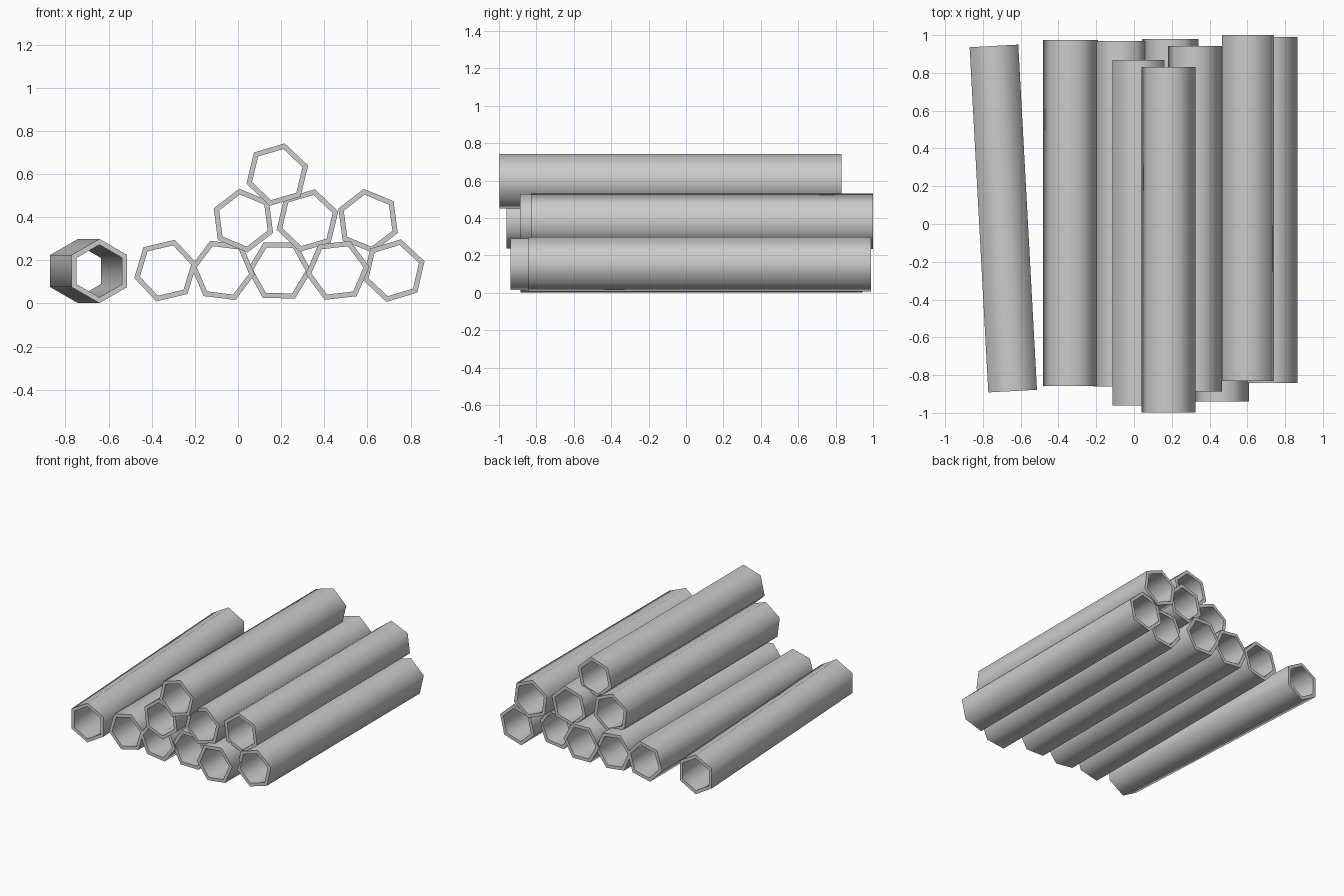
import bpy, bmesh, math
from mathutils import Matrix

if "Cube" in bpy.data.objects:
    bpy.data.objects.remove(bpy.data.objects["Cube"])

R_OUT, R_IN, LENGTH = 0.149, 0.122, 1.83


def hex_pipe(name, x, y, z, roll, yaw=0.0):
    """Open six-sided tube along y, rolled about its own axis."""
    bm = bmesh.new()
    rings = []
    # Closed profile: outer front, outer back, inner back, inner front
    for r, py in ((R_OUT, -0.5), (R_OUT, 0.5), (R_IN, 0.5), (R_IN, -0.5)):
        ring = []
        for i in range(6):
            a = math.radians(roll + 60 * i)
            ring.append(bm.verts.new((r * math.cos(a), py * LENGTH, r * math.sin(a))))
        rings.append(ring)
    for k in range(4):
        a, b = rings[k], rings[(k + 1) % 4]
        for i in range(6):
            j = (i + 1) % 6
            bm.faces.new((a[i], b[i], b[j], a[j]))
    bmesh.ops.recalc_face_normals(bm, faces=bm.faces)
    mesh = bpy.data.meshes.new(name)
    bm.to_mesh(mesh)
    bm.free()
    obj = bpy.data.objects.new(name, mesh)
    bpy.context.collection.objects.link(obj)
    obj.location = (x, y, z)
    obj.rotation_euler = (0, 0, math.radians(yaw))
    # Smooth round the tube, sharp at the end rims
    bpy.ops.object.select_all(action='DESELECT')
    obj.select_set(True)
    bpy.context.view_layer.objects.active = obj
    bpy.ops.object.shade_smooth_by_angle(angle=math.radians(70))


# Stacked pipes: x, y, z, roll in degrees
layers = {
    "bottom_pipe": [
        (-0.336, 0.058, 0.152, 13.3),
        (-0.070, 0.054, 0.153, -7),
        (0.192, 0.064, 0.153, -1),
        (0.461, -0.024, 0.153, 6.5),
        (0.722, 0.074, 0.152, 17),
    ],
    "middle_pipe": [
        (0.025, -0.046, 0.384, 37.4),
        (0.322, 0.028, 0.384, 16.5),
        (0.603, 0.085, 0.383, 37.6),
    ],
    "top_pipe": [(0.182, -0.083, 0.597, 16.5)],
}
for name, pipes in layers.items():
    for n, p in enumerate(pipes, 1):
        hex_pipe(f"{name}_{n}", *p)

# Loose pipe lying askew beside the stack
hex_pipe("loose_pipe", -0.692, 0.029, 0.15, 30, yaw=3.1)
